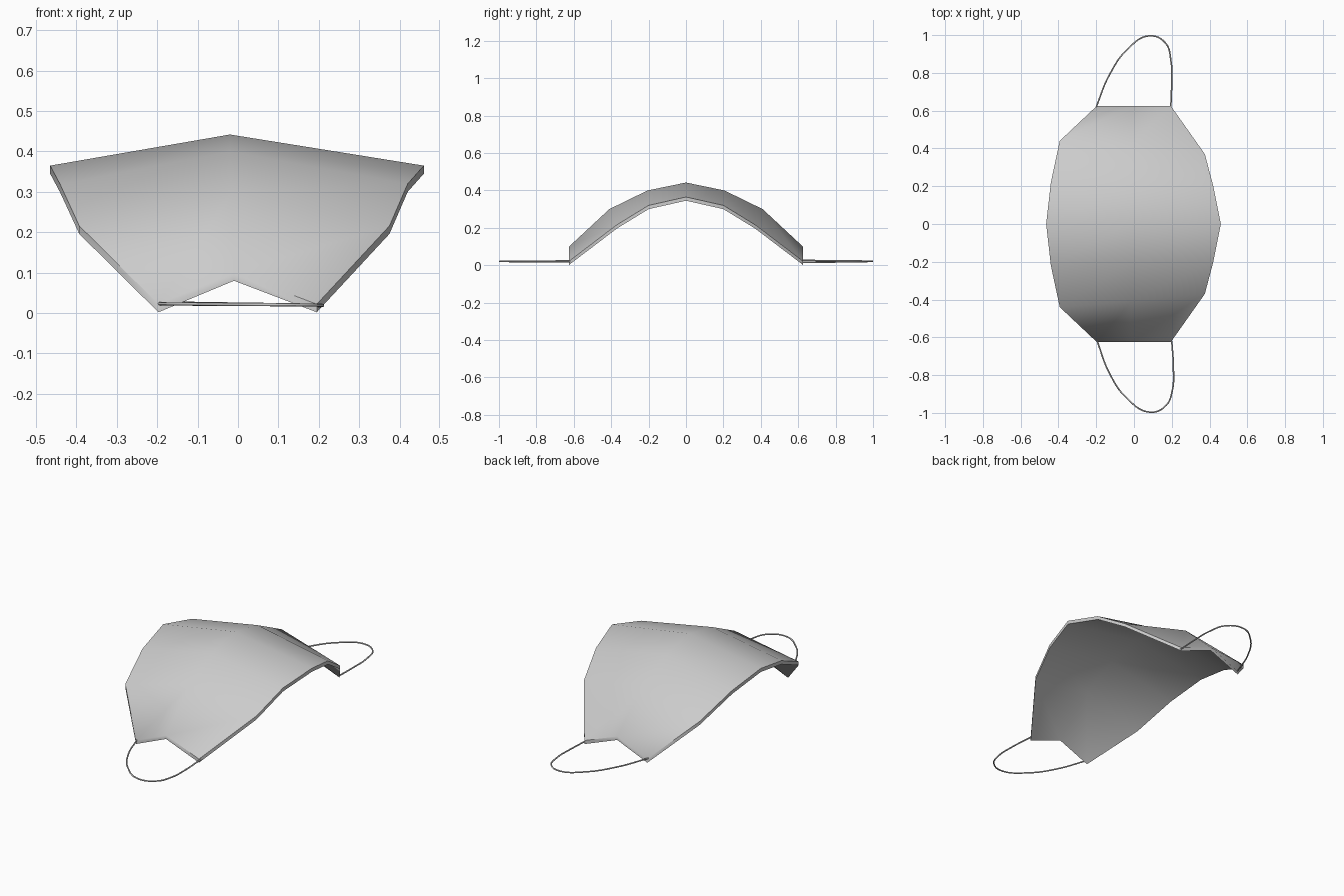
import bpy, bmesh
from mathutils import Vector

if "Cube" in bpy.data.objects:
    bpy.data.objects.remove(bpy.data.objects["Cube"])

THICK = 0.02

# Half of the mask: left edge, ridge and right edge from the middle to one end
half = [
    [(-0.465, 0.00, 0.365), (-0.02, 0.00, 0.442), (0.46, 0.00, 0.365)],
    [(-0.44, 0.22, 0.318), (-0.02, 0.205, 0.40), (0.42, 0.20, 0.32)],
    [(-0.393, 0.44, 0.216), (-0.015, 0.41, 0.30), (0.375, 0.37, 0.216)],
    [(-0.197, 0.625, 0.022), (-0.01, 0.625, 0.10), (0.195, 0.625, 0.022)],
]
rows = [[(x, -y, z) for x, y, z in r] for r in reversed(half[1:])] + half

# Mask shell: a folded sheet given thickness straight down
bm = bmesh.new()
grid = [[bm.verts.new(p) for p in r] for r in rows]
for a, b in zip(grid, grid[1:]):
    for j in range(2):
        bm.faces.new((a[j], a[j + 1], b[j + 1], b[j]))
ext = bmesh.ops.extrude_face_region(bm, geom=bm.faces[:], use_keep_orig=True)
low = [g for g in ext["geom"] if isinstance(g, bmesh.types.BMVert)]
bmesh.ops.translate(bm, verts=low, vec=Vector((0, 0, -THICK)))
bmesh.ops.recalc_face_normals(bm, faces=bm.faces)
mesh = bpy.data.meshes.new("mask_shell")
bm.to_mesh(mesh)
bm.free()
shell = bpy.data.objects.new("mask_shell", mesh)
bpy.context.collection.objects.link(shell)
bpy.context.view_layer.objects.active = shell
shell.select_set(True)
bpy.ops.object.shade_smooth_by_angle(angle=0.8)


def ear_loop(name, points, z0, z1):
    """Thin elastic cord through plan points, sloping from z0 to z1."""
    cu = bpy.data.curves.new(name, "CURVE")
    cu.dimensions = "3D"
    cu.bevel_depth = 0.004
    cu.bevel_resolution = 2
    cu.use_fill_caps = True
    sp = cu.splines.new("BEZIER")
    sp.resolution_u = 8
    sp.bezier_points.add(len(points) - 1)
    n = len(points) - 1
    for i, (bp, (x, y)) in enumerate(zip(sp.bezier_points, points)):
        bp.co = (x, y, z0 + (z1 - z0) * i / n)
        bp.handle_left_type = bp.handle_right_type = "AUTO"
    ob = bpy.data.objects.new(name, cu)
    bpy.context.collection.objects.link(ob)


# Ear loops, one on each end
ear_loop("ear_loop_back",
         [(-0.2, 0.62), (-0.13, 0.79), (-0.03, 0.93), (0.08, 0.996),
          (0.165, 0.96), (0.196, 0.86), (0.199, 0.74), (0.195, 0.62)], 0.026, 0.015)
ear_loop("ear_loop_front",
         [(-0.195, -0.62), (-0.13, -0.79), (-0.04, -0.92), (0.085, -0.996),
          (0.17, -0.96), (0.203, -0.88), (0.209, -0.77), (0.2, -0.62)], 0.023, 0.018)
